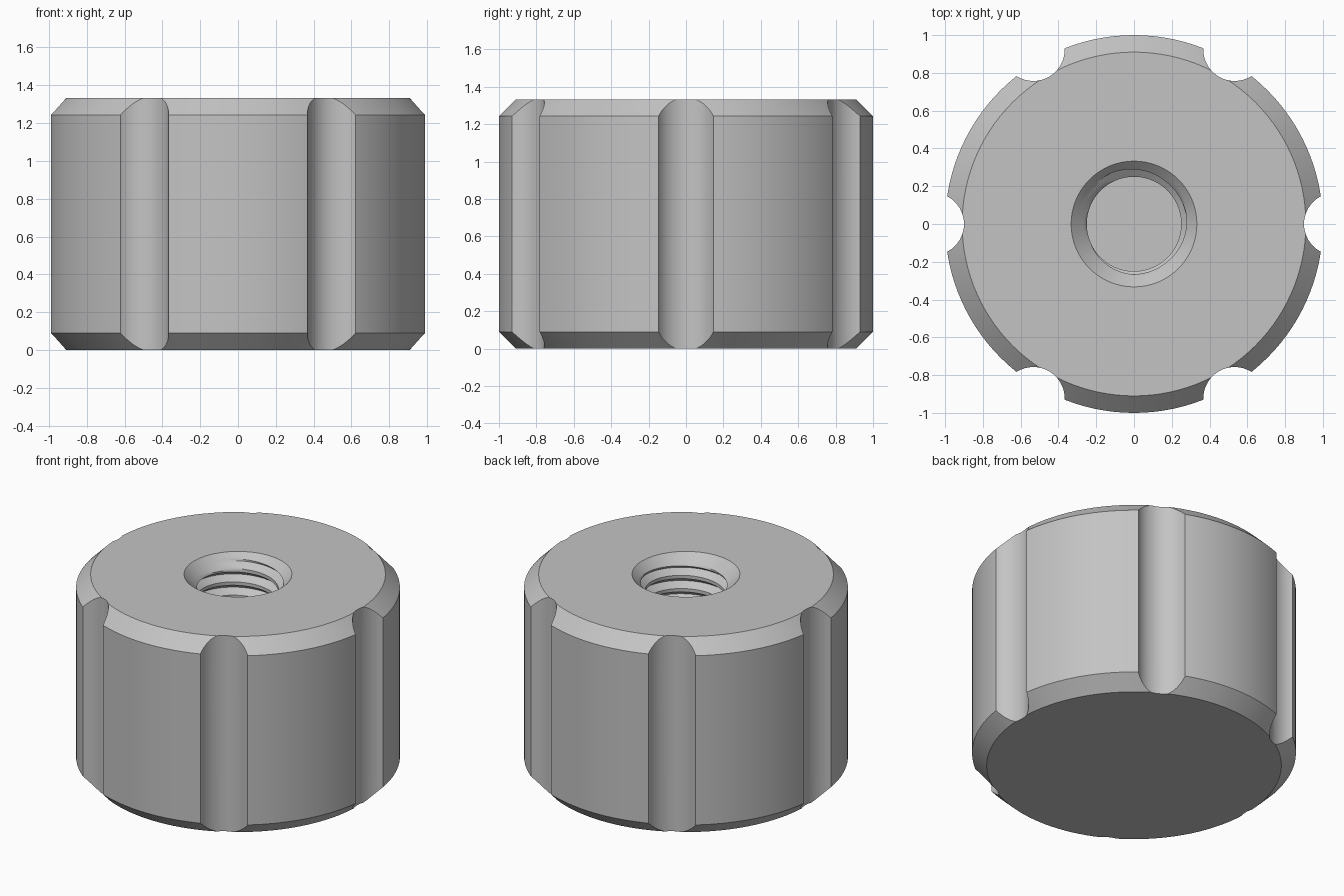
import bpy, bmesh, math

cube = bpy.data.objects.get("Cube")
if cube:
    bpy.data.objects.remove(cube, do_unlink=True)

HEIGHT = 1.333
TAU = 2 * math.pi

grey = bpy.data.materials.new("plain_grey")
grey.use_nodes = True
colour = (0.55, 0.55, 0.55, 1)
grey.diffuse_color = colour
grey.node_tree.nodes["Principled BSDF"].inputs["Base Color"].default_value = colour


def finish(name, bm):
    """Turn a bmesh into a named object."""
    bmesh.ops.recalc_face_normals(bm, faces=bm.faces)
    mesh = bpy.data.meshes.new(name)
    bm.to_mesh(mesh)
    bm.free()
    mesh.materials.append(grey)
    obj = bpy.data.objects.new(name, mesh)
    bpy.context.collection.objects.link(obj)
    return obj


def lathe(name, profile, sides, cx=0, cy=0):
    """Closed solid of revolution from (radius, z) points."""
    bm = bmesh.new()
    rings = []
    for r, z in profile:
        rings.append([bm.verts.new((cx + r * math.cos(TAU * i / sides),
                                    cy + r * math.sin(TAU * i / sides), z))
                      for i in range(sides)])
    for a, b in zip(rings, rings[1:]):
        for i in range(sides):
            k = (i + 1) % sides
            bm.faces.new((a[i], a[k], b[k], b[i]))
    bm.faces.new(rings[0])
    bm.faces.new(rings[-1])
    return finish(name, bm)


def threaded_bore(sides=64, steps=8, pitch=0.09):
    """Blind hole with a helical thread and a countersunk mouth."""
    floor, mouth, start, minor, depth = 0.333, 1.37, 0.1755, 0.25, 0.045
    first, last = -steps, 14 * steps

    def point(i, j):
        turn = i / sides
        z = min(max(start + pitch * (j / steps + turn), floor), mouth)
        phase = ((z - start) / pitch - turn) % 1
        groove = max(0, (abs(2 * phase - 1) - 0.25) / 0.75)
        if z < floor + 0.05:                      # plain end of the hole
            groove = 0
        r = max(minor + depth * groove, z - HEIGHT + 0.333)
        return r * math.cos(TAU * turn), r * math.sin(TAU * turn), z

    bm = bmesh.new()
    grid = [[bm.verts.new(point(i, j)) for j in range(first, last)]
            for i in range(sides + 1)]
    for a, b in zip(grid, grid[1:]):
        for j in range(last - first - 1):
            bm.faces.new((a[j], b[j], b[j + 1], a[j + 1]))
    bmesh.ops.remove_doubles(bm, verts=bm.verts, dist=1e-5)
    rims = [e for e in bm.edges if e.is_boundary]
    bmesh.ops.holes_fill(bm, edges=rims, sides=0)
    return finish("bore_cutter", bm)


# Knob body with a chamfer at both ends
knob = lathe("knob_body", [(0.91, 0), (1, 0.09), (1, HEIGHT - 0.09),
                           (0.91, HEIGHT)], 120)

# Six grip flutes around the rim and the threaded hole
cutters = [threaded_bore()]
for n in range(6):
    angle = n * TAU / 6
    cutters.append(lathe("flute_cutter", [(0.166, -0.1), (0.166, HEIGHT + 0.1)], 48,
                         1.066 * math.cos(angle), 1.066 * math.sin(angle)))

for cutter in cutters:
    cutter.hide_render = True
    mod = knob.modifiers.new("cut", 'BOOLEAN')
    mod.operation = 'DIFFERENCE'
    mod.solver = 'EXACT'
    mod.object = cutter

# Bake the cuts, then drop the cutters
graph = bpy.context.evaluated_depsgraph_get()
baked = bpy.data.meshes.new_from_object(knob.evaluated_get(graph))
knob.modifiers.clear()
knob.data = baked
for cutter in cutters:
    bpy.data.objects.remove(cutter, do_unlink=True)

bpy.ops.object.select_all(action='DESELECT')
knob.select_set(True)
bpy.context.view_layer.objects.active = knob
bpy.ops.object.shade_smooth_by_angle(angle=math.radians(30))
